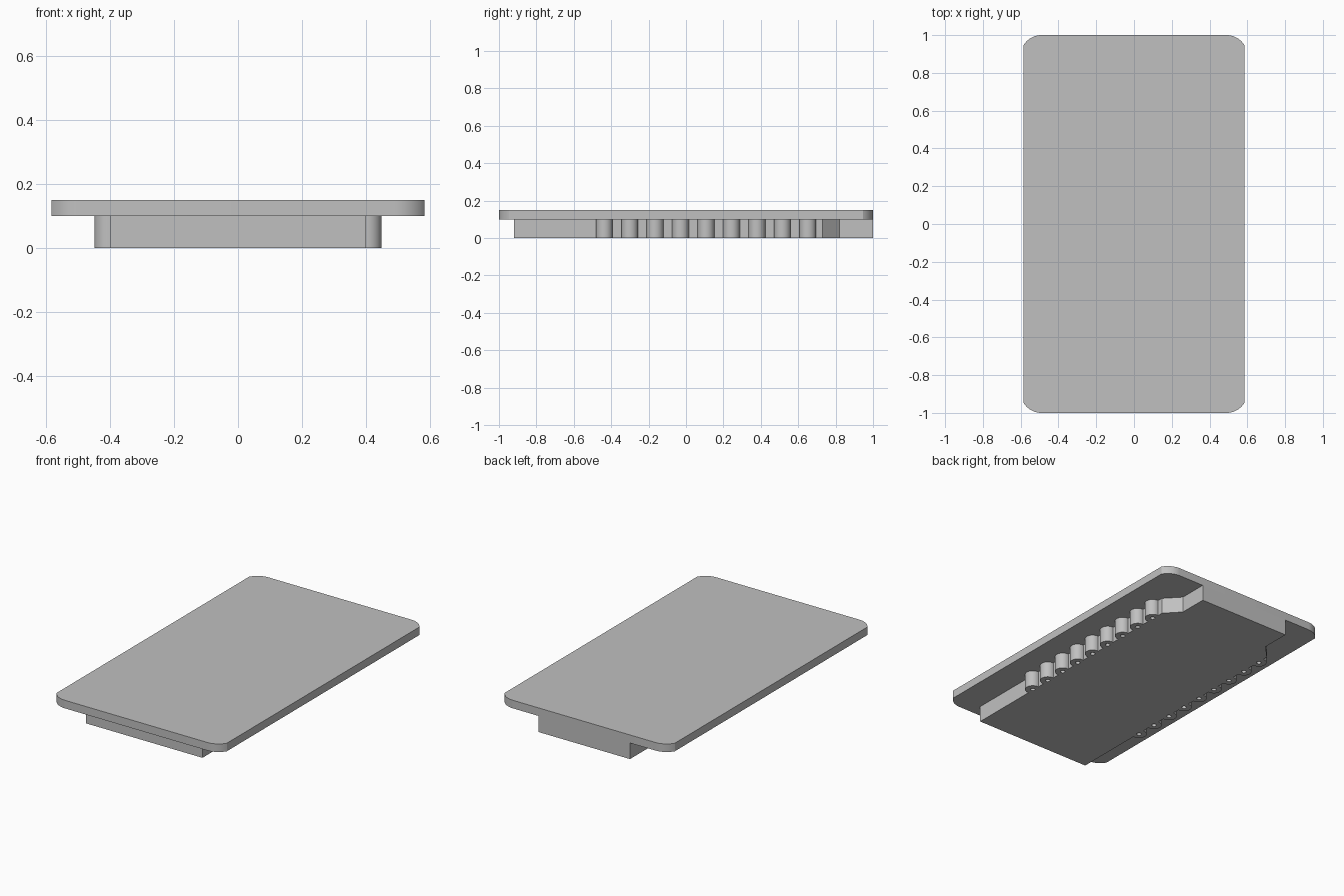
import bpy
import bmesh
from math import cos, sin, radians

cube = bpy.data.objects.get("Cube")
if cube:
    bpy.data.objects.remove(cube, do_unlink=True)

grey = bpy.data.materials.new("plain_grey")
grey.use_nodes = True
COLOUR = (0.53, 0.53, 0.53, 1)
grey.diffuse_color = COLOUR
grey.node_tree.nodes["Principled BSDF"].inputs["Base Color"].default_value = COLOUR


def arc(cx, cy, r, start, end, steps):
    """Points along a circular arc, angles in degrees."""
    angles = [radians(start + (end - start) * i / steps) for i in range(steps + 1)]
    return [(cx + r * cos(a), cy + r * sin(a)) for a in angles]


def mirror_x(points):
    """Close a right-hand half outline with its mirror image."""
    return points + [(-x, y) for x, y in reversed(points)]


def extrude_outlines(name, outlines, z0, z1):
    """Fill closed outlines (inner ones become holes) and extrude them upwards."""
    curve = bpy.data.curves.new(name + "_profile", "CURVE")
    curve.dimensions = "2D"
    curve.fill_mode = "BOTH"
    curve.extrude = (z1 - z0) / 2
    for points in outlines:
        spline = curve.splines.new("POLY")
        spline.points.add(len(points) - 1)
        for p, (x, y) in zip(spline.points, points):
            p.co = (x, y, 0, 1)
        spline.use_cyclic_u = True
    helper = bpy.data.objects.new(name + "_profile", curve)
    bpy.context.collection.objects.link(helper)
    graph = bpy.context.evaluated_depsgraph_get()
    mesh = bpy.data.meshes.new_from_object(helper.evaluated_get(graph))
    bpy.data.objects.remove(helper, do_unlink=True)
    bpy.data.curves.remove(curve)

    # Weld caps to walls and lift into place
    bm = bmesh.new()
    bm.from_mesh(mesh)
    bmesh.ops.remove_doubles(bm, verts=bm.verts, dist=0.0001)
    bmesh.ops.recalc_face_normals(bm, faces=bm.faces)
    bmesh.ops.translate(bm, verts=bm.verts, vec=(0, 0, (z0 + z1) / 2))
    bm.to_mesh(mesh)
    bm.free()
    mesh.name = name
    mesh.materials.clear()
    mesh.materials.append(grey)
    obj = bpy.data.objects.new(name, mesh)
    bpy.context.collection.objects.link(obj)
    bpy.ops.object.select_all(action="DESELECT")
    obj.select_set(True)
    bpy.context.view_layer.objects.active = obj
    bpy.ops.object.shade_smooth_by_angle(angle=radians(25))
    return obj


# Top plate: corner arcs meet the long sides at a slight crease
PLATE_X, CORNER = 0.585, 0.11
corner = arc(0.49, 1 - CORNER, CORNER, 30.3, 90, 12)
corner[0] = (PLATE_X, corner[0][1])
half_plate = [(x, -y) for x, y in reversed(corner)] + corner
extrude_outlines("top_plate", [mirror_x(half_plate)], 0.10, 0.15)

# Lower body: row of round bosses on each side, tapering to a narrow back end
BODY_X, BOSS_X, BOSS_R, HOLE_R = 0.40, 0.405, 0.045, 0.014
boss_rows = [-0.437 + 0.136 * i for i in range(9)]
half_body = [(BODY_X, -0.92)]
for y in boss_rows:
    half_body.append((BODY_X, y - BOSS_R))
    half_body += arc(BOSS_X, y, BOSS_R, -90, 90, 16)
    half_body.append((BODY_X, y + BOSS_R))
half_body += [(BODY_X, 0.73), (0.315, 0.82), (0.315, 1.0)]

# Pin holes through the bosses
holes = [arc(side * BOSS_X, y, HOLE_R, 0, 337.5, 15)
         for side in (-1, 1) for y in boss_rows]
extrude_outlines("lower_body", [mirror_x(half_body)] + holes, 0.0, 0.10)
